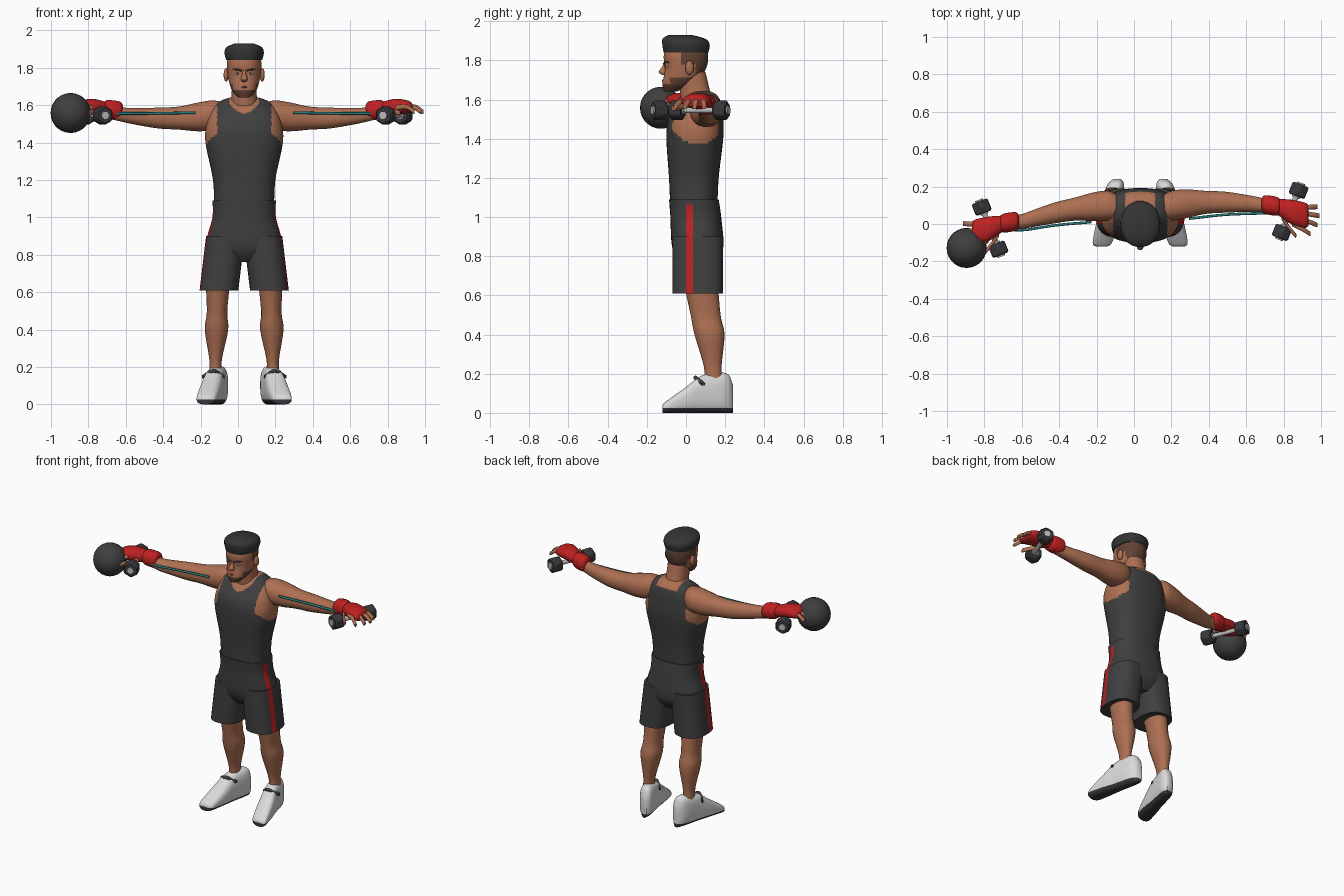
import bpy
import bmesh
from math import sin, cos, pi, copysign
from mathutils import Vector, Matrix

if "Cube" in bpy.data.objects:
    bpy.data.objects.remove(bpy.data.objects["Cube"], do_unlink=True)

CENTRE = 0.033  # body midline; all x values below are measured from it
SIDES = (("left", 1), ("right", -1))


def material(name, *rgb):
    mat = bpy.data.materials.new(name)
    mat.use_nodes = True
    mat.diffuse_color = (*rgb, 1)
    shader = mat.node_tree.nodes["Principled BSDF"]
    shader.inputs["Base Color"].default_value = (*rgb, 1)
    return mat


skin = material("skin", .42, .16, .085)
cloth = material("dark_cloth", .05, .05, .05)
hair = material("hair", .035, .035, .035)
stubble = material("stubble", .12, .055, .035)
lips = material("lips", .28, .09, .06)
red = material("red", .52, .015, .015)
white = material("shoe_white", .7, .7, .7)
rubber = material("rubber", .04, .04, .045)
teal = material("teal", .02, .2, .2)
steel = material("steel", .5, .5, .5)


def place(x, y, z, side):
    """Mirror to one side; the right arm also swings forward."""
    is_arm = z > 1.3
    if side < 0 and is_arm:
        y -= min(.09, max(0, x - .17) * .2)
    return Vector((CENTRE + side * x, y, z))


def finish(name, bm, mat):
    bmesh.ops.recalc_face_normals(bm, faces=bm.faces)
    mesh = bpy.data.meshes.new(name)
    bm.to_mesh(mesh)
    bm.free()
    mesh.materials.append(mat)
    mesh.shade_smooth()
    mesh.set_sharp_from_angle(angle=.8)
    obj = bpy.data.objects.new(name, mesh)
    bpy.context.scene.collection.objects.link(obj)
    return obj


def spline(rows, steps):
    """Smooth curve through rows of numbers."""
    curve = []
    padded = [rows[0], *rows, rows[-1]]
    for before, start, end, after in zip(padded, padded[1:], padded[2:], padded[3:]):
        for step in range(steps):
            t = step / steps
            curve.append([
                q + t / 2 * (r - p + t * (2*p - 5*q + 4*r - s + t * (3*q - p - 3*r + s)))
                for p, q, r, s in zip(before, start, end, after)])
    return curve + [rows[-1]]


def loft(name, mat, axis, rows, side=1, sides=24, power=2.2, steps=5):
    """Skin rounded sections; a row is position, two centres, two radii."""
    bm = bmesh.new()
    rings = []
    for along, centre_a, centre_b, radius_a, radius_b in spline(rows, steps):
        ring = []
        for k in range(sides):
            angle = 2 * pi * (k + .5) / sides
            u, v = (copysign(abs(f) ** (2 / power), f) for f in (cos(angle), sin(angle)))
            point = [centre_a + radius_a * u, centre_b + radius_b * v]
            point.insert("xyz".index(axis), along)
            ring.append(bm.verts.new(place(*point, side)))
        rings.append(ring)
    for low, high in zip(rings, rings[1:]):
        for k in range(sides):
            bm.faces.new((low[k], low[k - 1], high[k - 1], high[k]))
    bm.faces.new(rings[0])
    bm.faces.new(rings[-1])
    return finish(name, bm, mat)


def column(name, mat, rows, **options):
    """Upright loft on the midline; a row is height, depth centre, two radii."""
    return loft(name, mat, "z", [(z, 0, y, rx, ry) for z, y, rx, ry in rows], **options)


def tube(name, mat, points, radius, side=1):
    """Round bar with softened ends through points of rising x."""
    (x0, *first), (x1, *last) = points[0], points[-1]
    tip = (radius / 2, radius / 2)
    rows = [(x0 - radius / 3, *first, *tip)]
    rows += [(*point, radius, radius) for point in points]
    rows.append((x1 + radius / 3, *last, *tip))
    return loft(name, mat, "x", rows, side, sides=16)


def cut(obj, point, normal):
    bm = bmesh.new()
    bm.from_mesh(obj.data)
    bmesh.ops.bisect_plane(bm, geom=bm.verts[:] + bm.edges[:] + bm.faces[:],
                           plane_co=point, plane_no=normal)
    bm.to_mesh(obj.data)
    bm.free()


def paint(obj, mat, rule):
    """Recolour faces whose centre (distance from midline, y, z) passes the rule."""
    obj.data.materials.append(mat)
    for face in obj.data.polygons:
        if rule(abs(face.center.x - CENTRE), face.center.y, face.center.z):
            face.material_index = len(obj.data.materials) - 1


def ball(name, mat, where, radii, sides=16):
    bm = bmesh.new()
    matrix = Matrix.Translation(where) @ Matrix.Diagonal((*radii, 1))
    bmesh.ops.create_uvsphere(bm, u_segments=sides, v_segments=sides // 2, radius=1, matrix=matrix)
    return finish(name, bm, mat)


def rod(name, mat, middle, half, radius, sides):
    bm = bmesh.new()
    matrix = Matrix.Translation(middle) @ half.to_track_quat("Z", "Y").to_matrix().to_4x4()
    bmesh.ops.create_cone(bm, cap_ends=True, segments=sides, radius1=radius, radius2=radius,
                          depth=half.length * 2, matrix=matrix)
    return finish(name, bm, mat)


def bare_skin(x, y, z):
    armhole = x > .145 and z > 1.37 + 4.4 * (y - .06) ** 2
    neckline = x < .08 and z > (1.555 + 9 * x * x if y < .08 else 1.6)
    return armhole or neckline


def short_hair(x, y, z):
    beard = z < (1.71 if x > .06 else 1.68)
    sideburn = x > .07 and -.03 < y and 1.78 < z
    nape = y > .05 and z > 1.73
    return beard or sideburn or nape or (y > 0 and z > 1.78)


# Trunk wearing a tank top
trunk = column("tank_top", cloth, [
    (1.04, .04, .16, .12), (1.2, .04, .167, .127), (1.4, .045, .207, .145), (1.5, .05, .2, .14),
    (1.58, .07, .17, .11), (1.62, .08, .13, .08), (1.64, .08, .08, .05)],
    sides=96, power=2.5, steps=14)
paint(trunk, skin, bare_skin)

# Shorts with side stripes
shorts = [column("shorts_seat", cloth, [
    (.76, .06, .08, .08), (.84, .06, .2, .13), (1, .05, .17, .13), (1.09, .04, .17, .127)],
    sides=40, power=2.5)]
for label, side in SIDES:
    rows = [(z, .1 + (.9 - z) * .12, .06, .104, .13) for z in (.61, .75, .9)]
    shorts.append(loft(label + "_shorts_leg", cloth, "z", rows, side, sides=32, power=2.5))
for part in shorts:
    for y in (0, .037):
        cut(part, (0, y, 0), (0, 1, 0))
    paint(part, red, lambda x, y, z: x > .14 and 0 < y < .037 and z < 1.07)

# Neck and head
column("neck", skin, [(1.54, .07, .09, .09), (1.62, .05, .07, .08), (1.74, .03, .066, .07)])
head = column("head", skin, [
    (1.64, -.08, .03, .03), (1.68, -.04, .066, .08), (1.75, -.005, .086, .104),
    (1.83, 0, .092, .113), (1.9, 0, .07, .085)], sides=48, steps=8)
paint(head, stubble, short_hair)
column("hair_top", hair, [
    (1.84, 0, .097, .115), (1.88, 0, .106, .122), (1.91, -.01, .095, .11), (1.93, -.03, .05, .06)])
column("nose", skin, [
    (1.725, -.11, .012, .01), (1.74, -.118, .018, .022), (1.77, -.106, .009, .014),
    (1.79, -.106, .008, .01)])
tube("mouth", lips, [(-.025, -.108, 1.695), (0, -.118, 1.697), (.025, -.108, 1.695)], .005)
for label, side in SIDES:
    ball(label + "_ear", skin, place(.096, .018, 1.762, side), (.014, .022, .036))
    ball(label + "_eye", white, place(.036, -.097, 1.77, side), (.014, .007, .007))
    ball(label + "_pupil", hair, place(.035, -.102, 1.77, side), (.006, .004, .006))
    tube(label + "_eyebrow", hair,
         [(.014, -.11, 1.784), (.035, -.106, 1.79), (.06, -.086, 1.792)], .005, side)

for label, side in SIDES:
    # Leg
    leg = [(.15, .14, .034, .044), (.24, .136, .034, .046), (.4, .12, .063, .077),
           (.5, .1, .055, .077), (.7, .07, .07, .09)]
    loft(label + "_leg", skin, "z", [(z, .16 - z * .03, y, rx, ry) for z, y, rx, ry in leg], side)

    # Shoe resting on the ground, toe turned outward, with dark sole and lace
    foot = [(.24, .02, .07), (.22, .04, .096), (.18, .05, .103), (.08, .053, .095), (0, .057, .066),
            (-.1, .052, .03), (-.12, .03, .02)]
    shoe = loft(label + "_shoe", white, "y",
                [(y, .125 + (.235 - y) * .23, height, width, height) for y, width, height in foot],
                side, sides=32, power=2.8)
    sole_top = .026
    cut(shoe, (0, 0, sole_top), (0, 0, 1))
    paint(shoe, rubber, lambda x, y, z: z < sole_top)
    tube(label + "_lace", cloth, [(.11, .085, .15), (.163, .048, .18), (.22, .085, .15)], .01, side)

    # Arm, bowed slightly back and down at the elbow
    arm = [(.11, .06), (.17, .08), (.25, .077), (.35, .062), (.46, .056), (.6, .043), (.7, .035)]
    loft(label + "_arm", skin, "x",
         [(x, .117 - .3 * (x - .42) ** 2, 1.53 + .3 * (x - .4) ** 2, r, r) for x, r in arm], side)

    # Glove cuff and palm
    tube(label + "_glove_cuff", red, [(.665, .104, 1.57), (.735, .094, 1.577)], .05, side)
    loft(label + "_glove_palm", red, "x", [
        (.74, .09, 1.58, .045, .038), (.81, .064, 1.592, .066, .042), (.88, .047, 1.59, .068, .033),
        (.9, .045, 1.585, .055, .02)], side)

    # Fingers fan out over the bar
    for i in range(4):
        tip = .955 - .012 * (i - 1) ** 2
        root_y, tip_y = .088 - i * .03, .092 - i * .048
        tube(f"{label}_finger_{i + 1}", skin, [
            (tip - .09, root_y, 1.587), (tip - .04, (root_y + tip_y) / 2, 1.59),
            (tip, tip_y, 1.565)], .013, side)
    tube(label + "_thumb", skin, [(.76, .03, 1.57), (.8, -.025, 1.565), (.83, -.06, 1.557)],
         .014, side)

    # Resistance band along the front of the arm
    tube(label + "_band", teal, [(.275, .03, 1.56), (.46, .05, 1.556), (.67, .058, 1.555)],
         .007, side)

    # Hexagonal dumbbell
    front, rear = place(.757, -.045, 1.545, side), place(.847, .18, 1.545, side)
    half_bar = (rear - front) / 2
    along = half_bar.normalized() * .034
    rod(label + "_dumbbell_bar", steel, (front + rear) / 2, half_bar, .014, 16)
    for end, spot in (("front", front), ("rear", rear)):
        weight = rod(f"{label}_dumbbell_{end}_weight", rubber, spot, along, .053, 6)
        bevel = weight.modifiers.new("soft_edges", "BEVEL")
        bevel.width = .008
        rod(f"{label}_dumbbell_{end}_collar", steel, spot, along * 1.25, .022, 16)

# Heavy ball at the right hand
ball("exercise_ball", cloth, (-.895, -.128, 1.558), [.107] * 3, sides=28)
